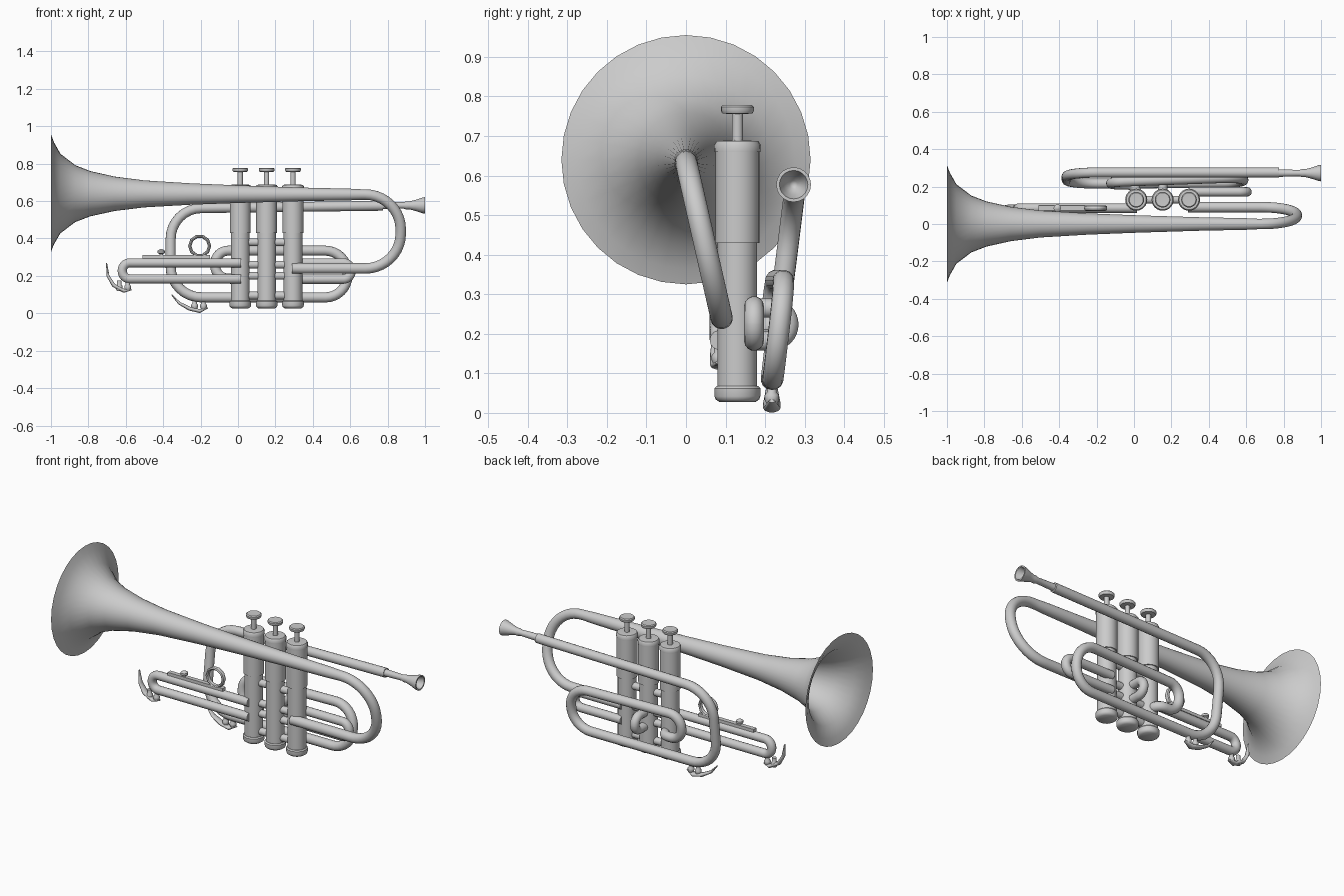
import bpy, bmesh
from math import pi, tan, sin, radians
from mathutils import Vector, Matrix

if "Cube" in bpy.data.objects:
    bpy.data.objects.remove(bpy.data.objects["Cube"])


def finish(obj, angle=40):
    bpy.ops.object.select_all(action='DESELECT')
    obj.select_set(True)
    bpy.context.view_layer.objects.active = obj
    if obj.type == 'CURVE':
        bpy.ops.object.convert(target='MESH')
        obj = bpy.context.object
    bpy.ops.object.shade_smooth_by_angle(angle=radians(angle))
    return obj


def bend(pts, n=8):
    """Round the corners of a path; a fourth value is the corner radius."""
    out = []
    for i, p in enumerate(pts):
        P = Vector(p[:3])
        if len(p) < 4:
            out.append(P)
            continue
        r = p[3]
        d1 = (Vector(pts[i - 1][:3]) - P).normalized()
        d2 = (Vector(pts[i + 1][:3]) - P).normalized()
        half = d1.angle(d2) / 2
        t = r / tan(half)
        c = P + (d1 + d2).normalized() * r / sin(half)
        a, b = (P + d1 * t - c).normalized(), (P + d2 * t - c).normalized()
        out += [c + a.slerp(b, k / n) * r for k in range(n + 1)]
    return out


def tube(name, path, radii=0.026, res=5, caps=True):
    if not isinstance(radii, (list, tuple)):
        radii = [radii] * len(path)
    cu = bpy.data.curves.new(name, 'CURVE')
    cu.dimensions = '3D'
    cu.bevel_depth = 1.0
    cu.bevel_resolution = res
    cu.use_fill_caps = caps
    sp = cu.splines.new('POLY')
    sp.points.add(len(path) - 1)
    for q, p, r in zip(sp.points, path, radii):
        q.co = (*p, 1)
        q.radius = r
    obj = bpy.data.objects.new(name, cu)
    bpy.context.collection.objects.link(obj)
    return finish(obj)


def lathe(name, profile, loc, axis='Z', steps=24):
    """Spin (radius, height) points about an axis through loc."""
    bm = bmesh.new()
    vs = [bm.verts.new((r, 0, h)) for r, h in profile]
    es = [bm.edges.new(e) for e in zip(vs, vs[1:])]
    bmesh.ops.spin(bm, geom=vs + es, cent=(0, 0, 0), axis=(0, 0, 1),
                   angle=2 * pi, steps=steps)
    bmesh.ops.remove_doubles(bm, verts=bm.verts, dist=1e-5)
    bmesh.ops.recalc_face_normals(bm, faces=bm.faces)
    if axis == 'X':
        bm.transform(Matrix.Rotation(pi / 2, 4, 'Y'))
    me = bpy.data.meshes.new(name)
    bm.to_mesh(me)
    bm.free()
    obj = bpy.data.objects.new(name, me)
    obj.location = loc
    bpy.context.collection.objects.link(obj)
    return finish(obj)


# Bell flare running into the rear crook and back to the third valve
flare = [(-1, .315), (-.985, .275), (-.95, .213), (-.87, .152), (-.79, .121),
         (-.66, .092), (-.5, .072), (-.25, .057), (0, .047), (.35, .036), (.6, .031)]
crook = bend([(.66, 0, .635), (.87, 0, .635, .19), (.87, .09, .24, .19), (.29, .09, .24)], 10)
path = [Vector((x, 0, .64 - .003 * (x + 1))) for x, r in flare] + crook
tube('bell', path, [r for x, r in flare] + [.028] * len(crook), res=14, caps=False)

# Valves: casing, caps, stem and finger button
VY = .13
for i, x in enumerate((.012, .153, .294), 1):
    lathe(f'valve_casing_{i}', [(0, .05), (.05, .05), (.05, .43), (.056, .43),
          (.056, .665), (0, .665)], (x, VY, 0))
    lathe(f'bottom_cap_{i}', [(0, .027), (.045, .027), (.055, .034), (.058, .042),
          (.058, .062), (.052, .068), (0, .068)], (x, VY, 0))
    lathe(f'top_cap_{i}', [(0, .66), (.058, .66), (.059, .677), (.053, .687),
          (0, .69)], (x, VY, 0))
    lathe(f'piston_{i}', [(0, .68), (.014, .68), (.014, .755), (.038, .757), (.042, .764),
          (.042, .773), (.037, .778), (0, .776)], (x, VY, 0), steps=20)

# Short connectors between neighbouring valves
for x in (.083, .223):
    for z in (.38, .26, .2, .095):
        tube('valve_connector', [Vector((x - .04, VY, z)), Vector((x + .04, VY, z))], .021)

# Leadpipe, front bow, tuning slide and inner return to the first valve
tube('leadpipe', bend([
    (.775, .275, .575), (-.36, .275, .56, .165), (-.36, .215, .085, .165),
    (.585, .22, .085, .118), (.585, .25, .335, .118), (-.122, .225, .335, .07),
    (-.122, .21, .185, .07), (.012, .21, .185, .045), (.012, .13, .185)]), .027)

# Mouthpiece with a hollow cup
lathe('mouthpiece', [(0, 0), (.02, 0), (.017, .11), (.022, .125), (.021, .14), (.03, .175),
      (.042, .212), (.044, .225), (.036, .225), (.026, .195), (.01, .17), (0, .165)],
      (.775, .272, .577), 'X', 20)

# First valve slide, pointing towards the bell
tube('first_slide', bend([(.015, .085, .27), (-.619, .085, .27, .042),
                          (-.619, .085, .184, .042), (.015, .085, .184)]), .025)
# Second valve slide, a small loop to the back
tube('second_slide', bend([(.153, .13, .265), (.153, .26, .265, .041),
                           (.153, .26, .182, .041), (.153, .13, .182)]), .025)
# Third valve slide, pointing towards the player
tube('third_slide', bend([(.294, .172, .27), (.605, .172, .27, .043),
                          (.605, .172, .182, .043), (.294, .172, .182)]), .025)

# Slide stop rod with its saddle, thumb screw and finger ring
bpy.ops.mesh.primitive_cube_add(size=1, location=(-.33, .085, .303))
rod = bpy.context.object
rod.name = 'slide_stop_rod'
rod.scale = (.36, .026, .018)
lathe('thumb_screw', [(0, -.04), (.01, -.04), (.01, .005), (.02, .01), (.02, .022),
                      (.008, .03), (0, .032)], (-.41, .085, .312), steps=12)
bpy.ops.mesh.primitive_torus_add(major_segments=10, minor_segments=8, major_radius=.053,
                                 minor_radius=.009, location=(-.205, .085, .36),
                                 rotation=(pi / 2, 0, 0))
ring = bpy.context.object
ring.name = 'finger_ring'
ring.scale.z = 1.6
finish(ring)

# Water keys: curved lever and two small nubs under the tube
keys = [(.083, [(-.703, .27), (-.695, .2), (-.665, .15), (-.61, .12), (-.57, .127)],
         (-.635, -.59), .145),
        (.217, [(-.355, .1), (-.315, .055), (-.26, .025), (-.205, .012), (-.162, .03)],
         (-.232, -.185), .045)]
for y, arc, nubs, z in keys:
    lever = tube('water_key_lever', [Vector((x, 0, h)) for x, h in arc],
                 [.003, .008, .011, .011, .004], res=3)
    for v in lever.data.vertices:
        v.co.y *= 2
    lever.location.y = y
    for x in nubs:
        lathe('water_key_nub', [(0, -.025), (.012, -.025), (.018, -.012), (.018, 0),
                                (.012, .008), (.012, .03), (0, .03)], (x, y, z), steps=12)
